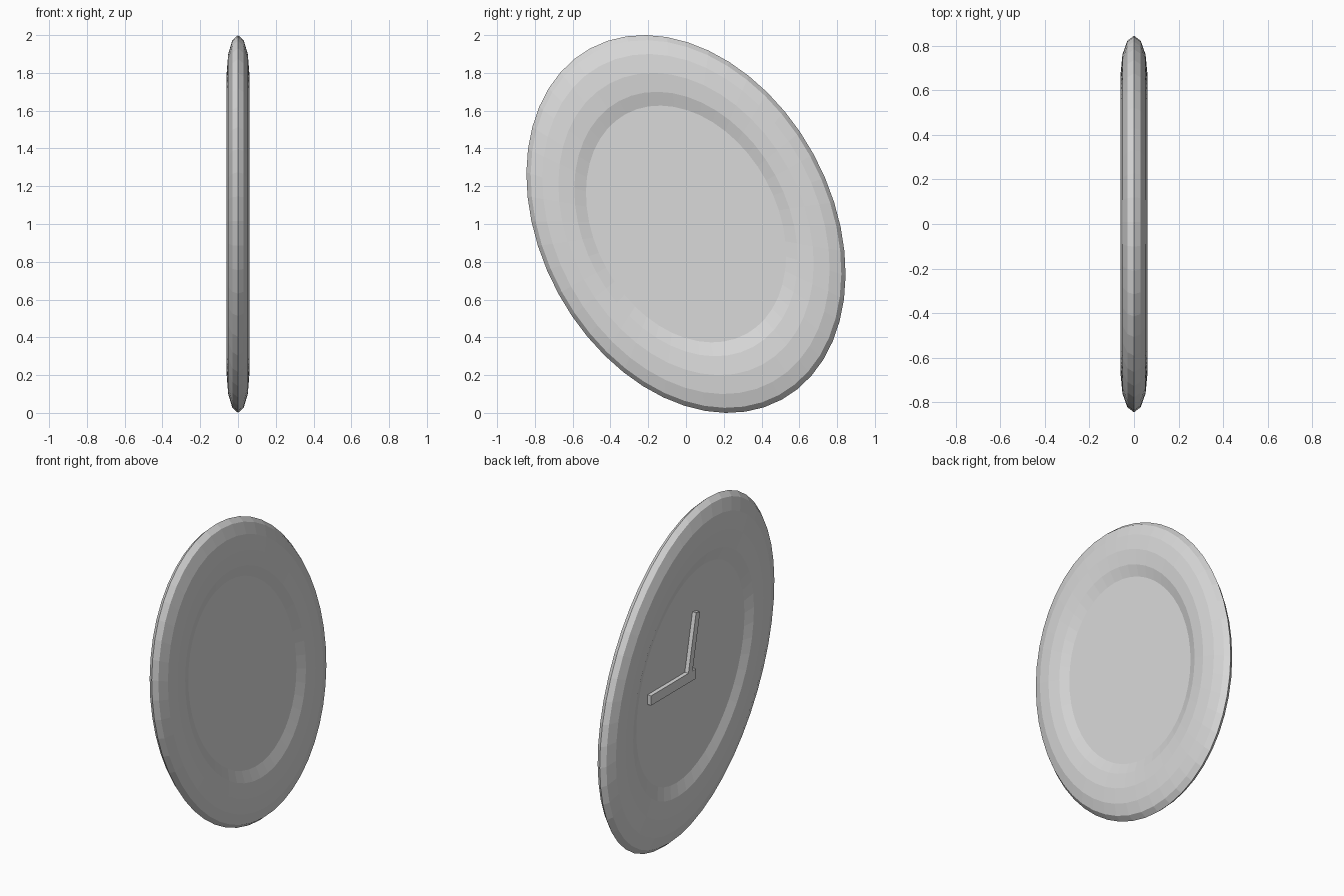
import bpy, bmesh, math
from mathutils import Matrix

if "Cube" in bpy.data.objects:
    bpy.data.objects.remove(bpy.data.objects["Cube"], do_unlink=True)

SEGMENTS, SIDES = 48, 12
LONG, SHORT = 1.059, 0.77      # semi-axes of the oval
LEAN = math.radians(28.6)      # tilt of the oval towards the front
DEPTH = 0.06                   # half thickness of the rim
FACE = 0.03                    # half thickness of the dial

mat = bpy.data.materials.new("light_grey")
mat.use_nodes = True
grey = (0.7, 0.7, 0.7, 1)
mat.diffuse_color = grey
mat.node_tree.nodes["Principled BSDF"].inputs["Base Color"].default_value = grey

# Unit circle in the YZ plane -> leaning oval standing on the ground
oval = (Matrix.Translation((0, 0, 1)) @ Matrix.Rotation(LEAN, 4, 'X')
        @ Matrix.Diagonal((1, SHORT, LONG, 1)))


def finish(name, bm):
    bmesh.ops.recalc_face_normals(bm, faces=bm.faces)
    mesh = bpy.data.meshes.new(name)
    bm.to_mesh(mesh)
    bm.free()
    mesh.materials.append(mat)
    obj = bpy.data.objects.new(name, mesh)
    bpy.context.collection.objects.link(obj)
    return obj


# Rim: flattened ring with a twelve-sided section
bm = bmesh.new()
rings = []
for i in range(SEGMENTS):
    a = math.tau * i / SEGMENTS
    ring = []
    for j in range(SIDES):
        b = math.tau * j / SIDES
        r = 0.8 + 0.2 * math.cos(b)
        ring.append(bm.verts.new((DEPTH * math.sin(b), r * math.cos(a), r * math.sin(a))))
    rings.append(ring)
for i in range(SEGMENTS):
    p, q = rings[i], rings[(i + 1) % SEGMENTS]
    for j in range(SIDES):
        k = (j + 1) % SIDES
        bm.faces.new((p[j], p[k], q[k], q[j]))
bm.transform(oval)
finish("rim", bm)

# Dial: flat disc filling the rim
bm = bmesh.new()
bmesh.ops.create_cone(bm, cap_ends=True, segments=SEGMENTS, radius1=0.63,
                      radius2=0.63, depth=2 * FACE)
bm.transform(oval @ Matrix.Rotation(math.pi / 2, 4, 'Y'))
finish("dial", bm)


# Hands: thin bars raised from the dial on the -x side
def hand(name, start, end, width, height):
    (y0, z0), (y1, z1) = start, end
    length = math.hypot(y1 - y0, z1 - z0)
    bm = bmesh.new()
    bmesh.ops.create_cube(bm, size=1)
    bm.transform(Matrix.Translation((-FACE - height / 2, (y0 + y1) / 2, 1 + (z0 + z1) / 2))
                 @ Matrix.Rotation(math.atan2(z1 - z0, y1 - y0), 4, 'X')
                 @ Matrix.Diagonal((height + 0.01, length, width, 1)))
    finish(name, bm)


hand("long_hand", (-0.02, -0.003), (0.42, -0.003), 0.06, 0.02)
hand("short_hand", (0.04, 0.0), (-0.04, 0.37), 0.04, 0.02)
